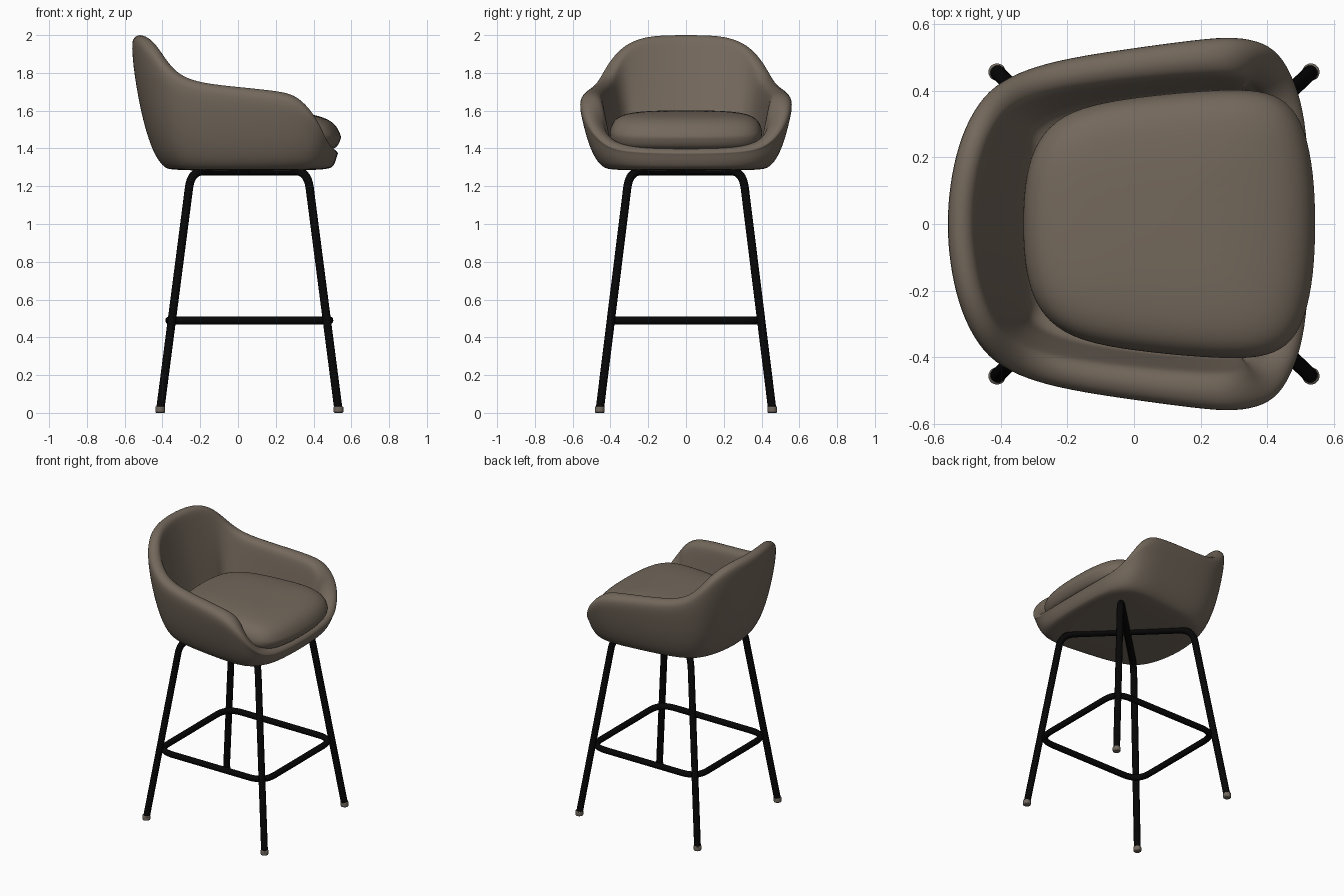
import bpy, bmesh, math
from mathutils import Vector

if "Cube" in bpy.data.objects:
    bpy.data.objects.remove(bpy.data.objects["Cube"])


def material(name, rgb):
    m = bpy.data.materials.new(name)
    m.diffuse_color = (*rgb, 1)
    m.use_nodes = True
    m.node_tree.nodes["Principled BSDF"].inputs["Base Color"].default_value = m.diffuse_color
    return m


FABRIC = material("taupe fabric", (0.172, 0.138, 0.106))
METAL = material("black metal", (0.002, 0.002, 0.002))
GLIDE = material("taupe glide", (0.165, 0.14, 0.115))


def mirrored(half):
    """Close a half outline (first and last point on y = 0) across the x axis."""
    return half + [(p[0], -p[1], *p[2:]) for p in half[-2:0:-1]]


def loft(name, rings, start, end, mat):
    """Skin closed rings, fan both ends to a centre point and smooth."""
    bm = bmesh.new()
    rows = [[bm.verts.new(p) for p in r] for r in rings]
    n = len(rows[0])
    for a, b in zip(rows, rows[1:]):
        for i in range(n):
            j = (i + 1) % n
            bm.faces.new((a[i], a[j], b[j], b[i]))
    for row, tip in ((rows[0], start), (rows[-1], end)):
        c = bm.verts.new(tip)
        for i in range(n):
            bm.faces.new((row[i], row[(i + 1) % n], c))
    bmesh.ops.recalc_face_normals(bm, faces=bm.faces)
    for f in bm.faces:
        f.smooth = True
    me = bpy.data.meshes.new(name)
    bm.to_mesh(me)
    bm.free()
    me.materials.append(mat)
    ob = bpy.data.objects.new(name, me)
    bpy.context.collection.objects.link(ob)
    mod = ob.modifiers.new("smooth", 'SUBSURF')
    mod.levels = mod.render_levels = 2
    return ob


def fillet(pts, radius, closed=False, steps=8):
    """Round the corners of a path."""
    pts = [Vector(p) for p in pts]
    n, out = len(pts), []
    for i, p in enumerate(pts):
        if not closed and i in (0, n - 1):
            out.append(p)
            continue
        a = p + (pts[i - 1] - p).normalized() * radius
        b = p + (pts[(i + 1) % n] - p).normalized() * radius
        for k in range(steps + 1):
            t = k / steps
            out.append(a * (1 - t) ** 2 + p * 2 * t * (1 - t) + b * t * t)
    return out


def tube(name, pts, radius, closed=False):
    cu = bpy.data.curves.new(name, 'CURVE')
    cu.dimensions = '3D'
    cu.bevel_depth = radius
    cu.bevel_resolution = 4
    cu.use_fill_caps = True
    sp = cu.splines.new('POLY')
    sp.points.add(len(pts) - 1)
    for q, p in zip(sp.points, pts):
        q.co = (*p, 1)
    sp.use_cyclic_u = closed
    cu.materials.append(METAL)
    ob = bpy.data.objects.new(name, cu)
    bpy.context.collection.objects.link(ob)
    bpy.ops.object.select_all(action='DESELECT')
    ob.select_set(True)
    bpy.context.view_layer.objects.active = ob
    bpy.ops.object.convert(target='MESH')
    bpy.ops.object.shade_smooth_by_angle()


# Seat shell: outer rim x, y, rim height, rim thickness, thickness at the floor
stations = mirrored([
    (-.567, 0, 2.005, .09, .24), (-.558, .12, 2.005, .09, .24),
    (-.533, .24, 1.995, .09, .23), (-.487, .345, 1.955, .09, .21),
    (-.425, .42, 1.88, .095, .18), (-.33, .468, 1.79, .10, .16),
    (-.2, .503, 1.75, .105, .15), (0, .533, 1.73, .11, .15),
    (.2, .56, 1.71, .12, .16), (.305, .568, 1.69, .13, .17),
    (.395, .55, 1.625, .13, .17), (.445, .507, 1.55, .125, .16),
    (.475, .45, 1.48, .115, .15), (.503, .38, 1.43, .105, .14),
    (.525, .25, 1.408, .10, .13), (.533, 0, 1.402, .10, .13)])
BASE_Z = 1.298
# (share of the way from base to rim, share of height) up the outer wall
OUTER = [(0, .0), (.24, .07), (.47, .2), (.70, .4), (.92, .70)]
# (share of rim thickness, share of rim drop) over the rolled edge
RIM = [(0, 1), (.12, .3), (.5, 0), (.88, .3), (1, 1)]

count = len(stations)
columns = []
for i, (x, y, z, t, low) in enumerate(stations):
    p0, p1 = stations[i - 1], stations[(i + 1) % count]
    tan = Vector((p1[0] - p0[0], p1[1] - p0[1], 0)).normalized()
    inward = Vector((tan.y, -tan.x, 0))
    rim = Vector((x, y, 0))
    base = Vector((x * (.69 if x < 0 else .93), y * .77, 0))
    h = z - BASE_Z
    drop = min(.055, .3 * h)
    col = [base * .6 + Vector((.01, 0, 1.283)), base * .93 + Vector((0, 0, 1.288))]
    for f, g in OUTER:
        col.append(base.lerp(rim, f) + Vector((0, 0, BASE_Z + g * h)))
    for f, g in RIM:
        col.append(rim + inward * t * f + Vector((0, 0, z - drop * g)))
    floor = min(1.42, z - drop - .008)
    top = z - drop
    for k in (.4, .8, 1):
        col.append(rim + inward * (t + (low - t) * k) + Vector((0, 0, top + (floor - top) * k)))
    inner = rim + inward * low
    col.append(Vector((.1 + (inner.x - .1) * .7, inner.y * .7, min(floor, 1.40))))
    columns.append(col)
loft("seat_shell", list(zip(*columns)), (.06, 0, 1.282), (.1, 0, 1.38), FABRIC)

# Seat cushion: outline lofted through a pillow profile
outline = mirrored([
    (-.335, 0), (-.33, .12), (-.305, .23), (-.24, .315), (-.13, .362),
    (.05, .388), (.25, .405), (.38, .405), (.465, .37), (.515, .29),
    (.542, .15), (.547, 0)])
PILLOW = [(.6, 1.385), (.88, 1.39), (.965, 1.41), (1.0, 1.455), (1.0, 1.50),
          (.965, 1.54), (.89, 1.57), (.75, 1.59), (.45, 1.60)]
rings = []
for s, z in PILLOW:
    ring = []
    for x, y in outline:
        px = .1 + (x - .1) * s
        sag = .035 * max(0, (px - .2) / .34) ** 2 if z > 1.48 else 0
        ring.append((px, y * s, z - sag))
    rings.append(ring)
loft("seat_cushion", rings, (.1, 0, 1.385), (.1, 0, 1.602), FABRIC)

# Two crossed leg frames, each one bent tube
CX = .06
for name, s in (("leg_frame_a", 1), ("leg_frame_b", -1)):
    path = [(CX - .47, -.455 * s, .03), (CX - .308, -.300 * s, 1.28),
            (CX + .308, .300 * s, 1.28), (CX + .47, .455 * s, .03)]
    tube(name, fillet(path, .09), .0225)

# Footrest ring
corners = [(CX + a * .424, b * .398, .49) for a, b in ((-1, -1), (1, -1), (1, 1), (-1, 1))]
tube("footrest_ring", fillet(corners, .12, True), .021, True)

# Foot glides
for a in (-1, 1):
    for b in (-1, 1):
        bpy.ops.mesh.primitive_cylinder_add(vertices=20, radius=.026, depth=.034,
                                            location=(CX + a * .472, b * .457, .017))
        ob = bpy.context.object
        ob.name = "foot_glide"
        ob.data.materials.append(GLIDE)
        bev = ob.modifiers.new("edge", 'BEVEL')
        bev.width = .006
        bev.segments = 2
        bpy.ops.object.shade_smooth_by_angle()
